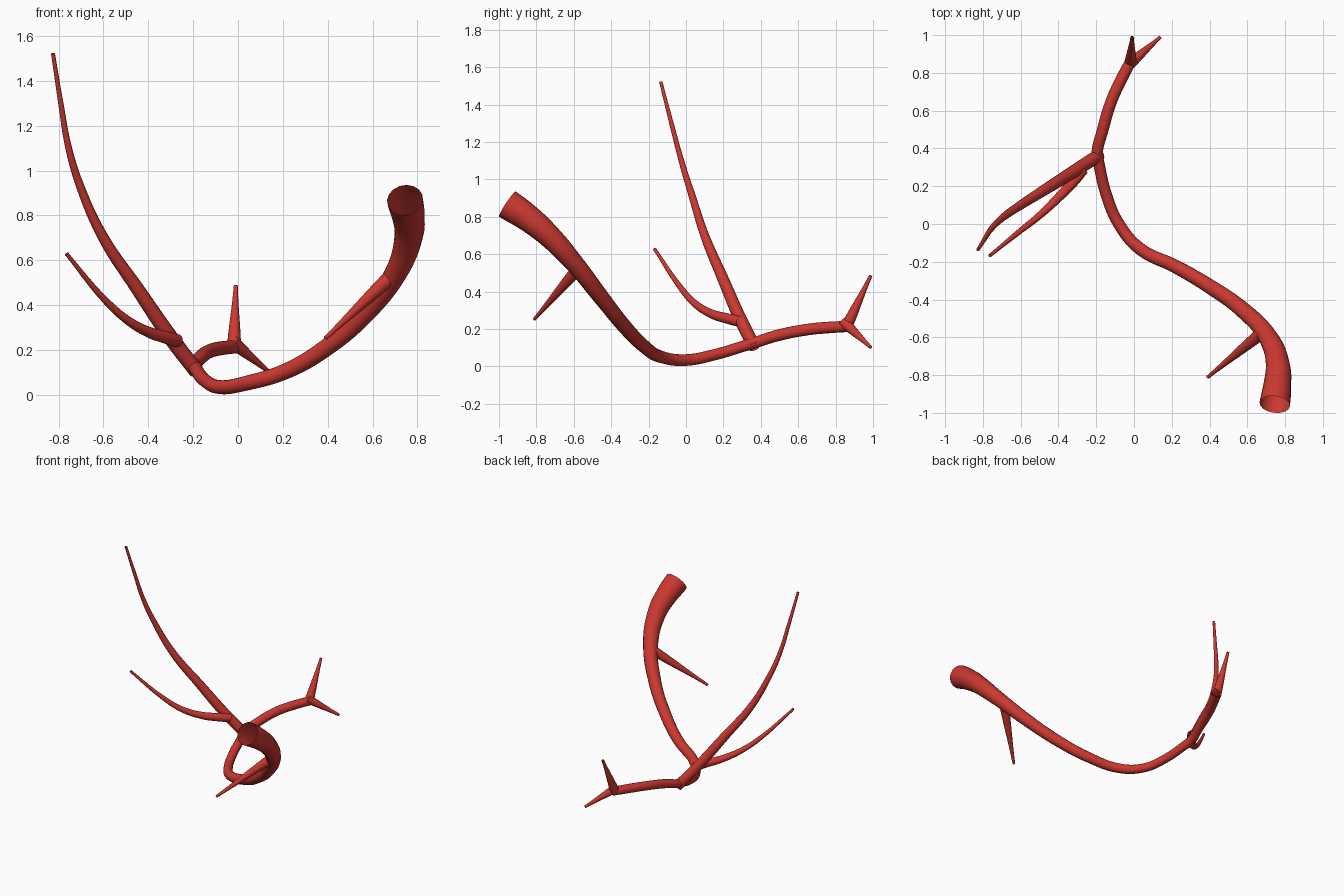
import bpy
import math

cube = bpy.data.objects.get("Cube")
if cube:
    bpy.data.objects.remove(cube, do_unlink=True)

RED = (0.6, 0.04, 0.03, 1.0)
red = bpy.data.materials.new("vessel red")
red.use_nodes = True
red.diffuse_color = RED
red.node_tree.nodes["Principled BSDF"].inputs["Base Color"].default_value = RED


def tube(name, points):
    """Open-ended tapering tube through (x, y, z, radius) points."""
    curve = bpy.data.curves.new(name + " path", "CURVE")
    curve.dimensions = "3D"
    curve.bevel_depth = 1.0
    curve.bevel_resolution = 6
    curve.resolution_u = 8
    curve.use_fill_caps = False
    spline = curve.splines.new("BEZIER")
    spline.radius_interpolation = "CARDINAL"
    spline.bezier_points.add(len(points) - 1)
    for bp, (x, y, z, r) in zip(spline.bezier_points, points):
        bp.co = (x, y, z)
        bp.radius = r
        bp.handle_left_type = bp.handle_right_type = "AUTO"
    helper = bpy.data.objects.new(name + " helper", curve)
    bpy.context.collection.objects.link(helper)
    depsgraph = bpy.context.evaluated_depsgraph_get()
    mesh = bpy.data.meshes.new_from_object(helper.evaluated_get(depsgraph))
    bpy.data.objects.remove(helper, do_unlink=True)

    mesh.name = name
    mesh.materials.clear()
    mesh.materials.append(red)
    obj = bpy.data.objects.new(name, mesh)
    bpy.context.collection.objects.link(obj)
    bpy.ops.object.select_all(action="DESELECT")
    obj.select_set(True)
    bpy.context.view_layer.objects.active = obj
    bpy.ops.object.shade_smooth_by_angle(angle=math.radians(40))
    return obj


# Main vessel, from the wide open mouth down to the fork
tube("main_trunk", [
    (0.745, -0.955, 0.868, 0.081),
    (0.758, -0.86, 0.805, 0.074),
    (0.762, -0.75, 0.715, 0.064),
    (0.71, -0.60, 0.555, 0.051),
    (0.57, -0.45, 0.365, 0.043),
    (0.40, -0.33, 0.215, 0.039),
    (0.22, -0.225, 0.108, 0.036),
    (0.03, -0.13, 0.05, 0.033),
    (-0.08, 0.0, 0.034, 0.031),
    (-0.145, 0.15, 0.062, 0.03),
    (-0.195, 0.36, 0.125, 0.03),
])

# Continuation towards the back, ending in two spurs
tube("rear_branch", [
    (-0.187, 0.32, 0.112, 0.03),
    (-0.195, 0.37, 0.128, 0.03),
    (-0.165, 0.50, 0.168, 0.031),
    (-0.12, 0.65, 0.197, 0.031),
    (-0.07, 0.76, 0.208, 0.031),
    (-0.013, 0.87, 0.214, 0.03),
])
tube("rear_upper_spur", [(-0.018, 0.855, 0.205, 0.032), (-0.01, 0.988, 0.486, 0.009)])
tube("rear_lower_spur", [(-0.025, 0.845, 0.235, 0.03), (0.138, 0.988, 0.102, 0.009)])

# Long branch rising on the right
tube("tall_branch", [
    (-0.185, 0.365, 0.105, 0.034),
    (-0.30, 0.29, 0.255, 0.034),
    (-0.45, 0.195, 0.475, 0.03),
    (-0.60, 0.10, 0.70, 0.024),
    (-0.70, 0.03, 0.92, 0.019),
    (-0.755, -0.025, 1.10, 0.015),
    (-0.79, -0.078, 1.30, 0.012),
    (-0.825, -0.135, 1.522, 0.009),
])

# Shorter curved side branch
tube("short_branch", [
    (-0.27, 0.29, 0.24, 0.03),
    (-0.32, 0.225, 0.255, 0.028),
    (-0.40, 0.14, 0.28, 0.024),
    (-0.50, 0.045, 0.338, 0.019),
    (-0.60, -0.035, 0.43, 0.015),
    (-0.764, -0.168, 0.628, 0.009),
])

# Straight spur off the upper trunk
tube("trunk_spur", [(0.685, -0.57, 0.53, 0.034), (0.39, -0.811, 0.252, 0.009)])
